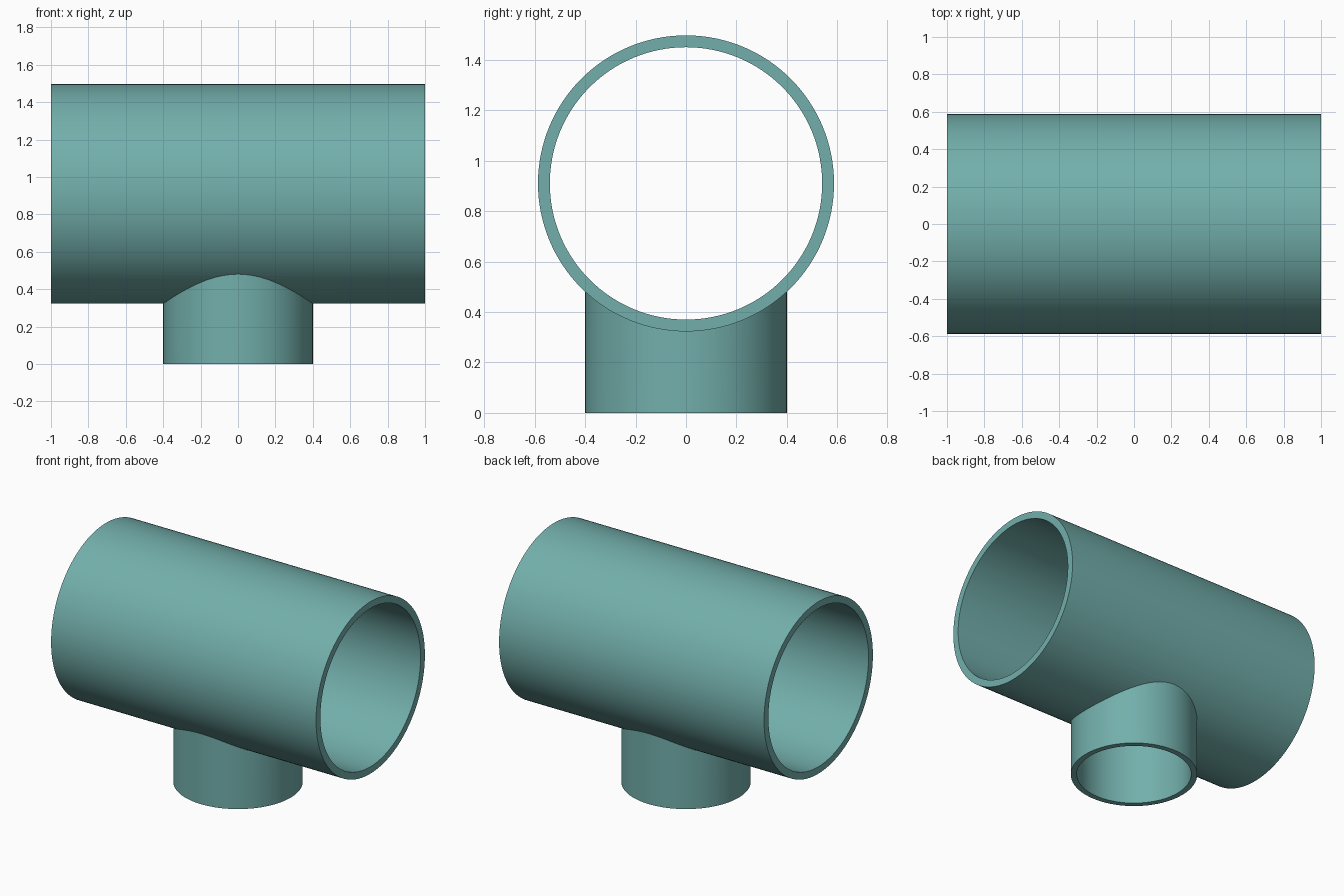
import bpy
import math

default = bpy.data.objects.get("Cube")
if default:
    bpy.data.objects.remove(default, do_unlink=True)

LENGTH = 2.0
MAIN_OUTER, MAIN_INNER = 0.587, 0.54
BRANCH_OUTER, BRANCH_INNER = 0.40, 0.362
AXIS_Z = 0.91
SEGMENTS = 128

# Single pipe colour
teal = bpy.data.materials.new("teal")
teal.use_nodes = True
colour = (0.17, 0.43, 0.41, 1.0)
teal.diffuse_color = colour
teal.node_tree.nodes["Principled BSDF"].inputs["Base Color"].default_value = colour


def cylinder(name, radius, depth, z, along_x=False):
    bpy.ops.mesh.primitive_cylinder_add(
        vertices=SEGMENTS, radius=radius, depth=depth, location=(0, 0, z),
        rotation=(0, math.pi / 2 if along_x else 0, 0))
    obj = bpy.context.object
    obj.name = name
    obj.data.materials.append(teal)
    return obj


def combine(target, other, operation):
    mod = target.modifiers.new(operation.lower(), "BOOLEAN")
    mod.operation = operation
    mod.solver = "EXACT"
    mod.object = other
    bpy.context.view_layer.objects.active = target
    bpy.ops.object.modifier_apply(modifier=mod.name)
    bpy.data.objects.remove(other, do_unlink=True)


# Outer shell: horizontal main pipe joined to the branch below
tee = cylinder("pipe_tee", MAIN_OUTER, LENGTH, AXIS_Z, along_x=True)
branch = cylinder("branch", BRANCH_OUTER, AXIS_Z, AXIS_Z / 2)
combine(tee, branch, "UNION")

# Bores: through the main pipe, and up the branch into it
main_bore = cylinder("main_bore", MAIN_INNER, LENGTH + 0.2, AXIS_Z, along_x=True)
combine(tee, main_bore, "DIFFERENCE")
branch_bore = cylinder("branch_bore", BRANCH_INNER, AXIS_Z + 0.1, (AXIS_Z - 0.1) / 2)
combine(tee, branch_bore, "DIFFERENCE")

# Smooth walls with crisp rims and joint
bpy.ops.object.select_all(action="DESELECT")
tee.select_set(True)
bpy.context.view_layer.objects.active = tee
bpy.ops.object.shade_smooth_by_angle(angle=math.radians(25))
